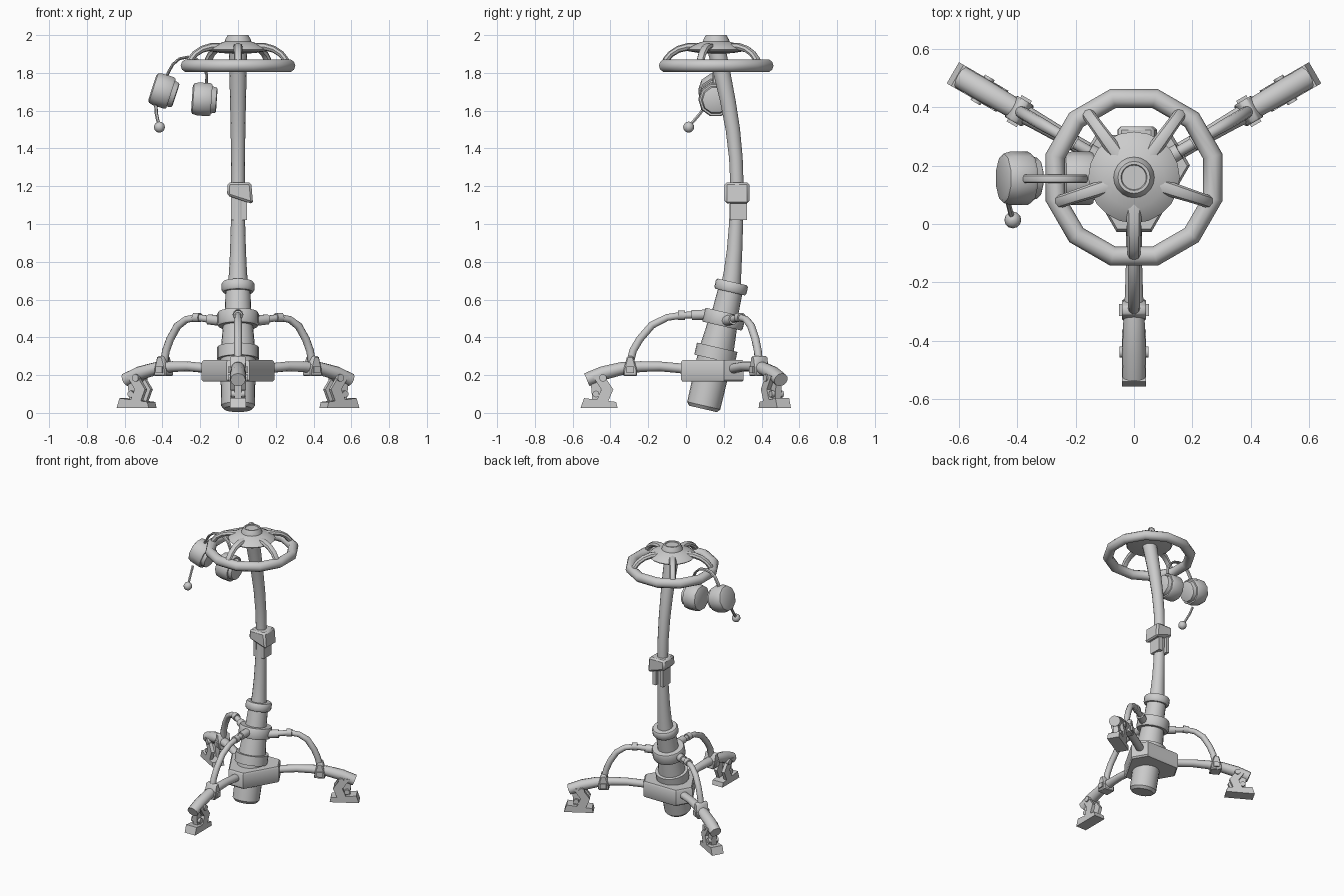
import bpy, bmesh
from math import radians, cos, sin, pi
from mathutils import Matrix, Vector

if "Cube" in bpy.data.objects:
    bpy.data.objects.remove(bpy.data.objects["Cube"])

CY = 0.16                                   # y of the stand's vertical axis
I = Matrix.Identity(4)


def finish(name, bm, mat):
    bmesh.ops.remove_doubles(bm, verts=bm.verts, dist=1e-5)
    bmesh.ops.recalc_face_normals(bm, faces=bm.faces)
    bm.transform(mat)
    me = bpy.data.meshes.new(name)
    bm.to_mesh(me)
    bm.free()
    ob = bpy.data.objects.new(name, me)
    bpy.context.collection.objects.link(ob)
    return ob


def skin(bm, rings, closed=False):
    n = len(rings[0])
    vs = [[bm.verts.new(p) for p in r] for r in rings]
    for a, b in zip(vs, vs[1:] + (vs[:1] if closed else [])):
        for i in range(n):
            bm.faces.new((a[i], a[(i + 1) % n], b[(i + 1) % n], b[i]))
    if not closed:
        bm.faces.new(vs[0])
        bm.faces.new(vs[-1])


def lathe(name, profile, mat=I, seg=16):
    bm = bmesh.new()
    skin(bm, [[(max(r, 1e-3) * cos(2 * pi * i / seg), max(r, 1e-3) * sin(2 * pi * i / seg), z)
               for i in range(seg)] for r, z in profile])
    return finish(name, bm, mat)


def tube(name, pts, radii, side, mat=I, seg=10, flat=1.0):
    """Sweep a round section along pts; side is normal to the path's plane."""
    bm = bmesh.new()
    pts, side, rings = [Vector(p) for p in pts], Vector(side).normalized(), []
    for i, p in enumerate(pts):
        t = (pts[min(i + 1, len(pts) - 1)] - pts[max(i - 1, 0)]).normalized()
        up = t.cross(side).normalized()
        r = radii[i] if isinstance(radii, (list, tuple)) else radii
        rings.append([p + side * r * cos(2 * pi * k / seg) + up * r * flat * sin(2 * pi * k / seg)
                      for k in range(seg)])
    skin(bm, rings)
    return finish(name, bm, mat)


def prism(name, poly, y0, y1, mat=I, bevel=0):
    """Extrude an x/z outline from y0 to y1."""
    bm = bmesh.new()
    skin(bm, [[(x, y, z) for x, z in poly] for y in (y0, y1)])
    if bevel:
        bmesh.ops.bevel(bm, geom=bm.edges[:], offset=bevel, segments=1, affect='EDGES')
    return finish(name, bm, mat)


def rect(x0, x1, z0, z1):
    return [(x0, z0), (x1, z0), (x1, z1), (x0, z1)]


# tilted lower column with collars
lean = Matrix.Translation((0, 0.09, 0.021)) @ Matrix.Rotation(radians(-13), 4, 'X')
lathe("lower_column", [(0, 0), (.075, 0), (.09, .018), (.093, .27), (.11, .27), (.11, .335),
                       (.09, .335), (.08, .45), (.105, .45), (.11, .46), (.11, .515), (.105, .525),
                       (.07, .525), (.066, .635), (.08, .635), (.087, .645), (.087, .68),
                       (.08, .69), (0, .69)], lean, 20)

# curved pole
pole = [(.236, .66, .055), (.246, .74, .048), (.257, .86, .042), (.265, 1.0, .038),
        (.27, 1.2, .036), (.264, 1.35, .037), (.248, 1.5, .039), (.222, 1.65, .042),
        (.19, 1.8, .046), (.158, 1.94, .05)]
tube("pole", [(0, y, z) for y, z, r in pole], [r for y, z, r in pole], (1, 0, 0), seg=14)

# clamp on the pole
prism("pole_clamp", [(-.058, 1.15), (.08, 1.105), (.07, 1.22), (-.055, 1.22)], .205, .335, bevel=.012)
for x0, x1 in ((-.038, -.016), (.018, .048)):
    prism("clamp_strip", rect(x0, x1, 1.02, 1.16), .232, .322)

# three-cornered hub plate
corners = []
for a in (-90, 30, 150):
    d, w = Vector((cos(radians(a)), sin(radians(a)))), .06
    n = Vector((-d.y, d.x))
    corners += [d * .187 - n * w, d * .187 + n * w]
bm = bmesh.new()
skin(bm, [[(c.x * s, c.y * s + CY, z) for c in corners]
          for s, z in ((.95, .165), (1, .175), (1, .268), (.95, .28))])
finish("hub_plate", bm, I)

# three legs with brace, clamp and foot; local x points outwards
front_arm = [(.05, .52), (.12, .518), (.184, .517), (.26, .505), (.34, .465), (.405, .39), (.44, .33), (.455, .27)]
back_arm = [(.08, .485), (.17, .495), (.25, .505), (.315, .495), (.37, .46), (.415, .39), (.44, .33), (.452, .27)]
leg = [(.12, .225, .028), (.2, .237, .028), (.3, .246, .028), (.4, .245, .031), (.5, .235, .037),
       (.6, .21, .04), (.685, .175, .04)]
for a in (-90, 30, 150):
    m = Matrix.Translation((0, CY, 0)) @ Matrix.Rotation(radians(a), 4, 'Z')
    tube("leg", [(x, 0, z) for x, z, r in leg], [r for x, z, r in leg], (0, 1, 0), m, 12, .92)
    arm = front_arm if a == -90 else back_arm
    tube("brace_arm", [(x, 0, z) for x, z in arm], [.019] * 4 + [.021] * 4, (0, 1, 0), m)
    jx, jz = arm[2]
    tube("brace_joint", [(jx - .018, 0, jz), (jx + .018, 0, jz)], .026, (0, 1, 0), m)
    tube("brace_socket", [(arm[0][0], 0, arm[0][1]), (arm[1][0] + .01, 0, arm[1][1])], .028, (0, 1, 0), m)
    prism("leg_clamp", [(.418, .195), (.492, .195), (.49, .23), (.472, .3), (.44, .3), (.42, .23)],
          -.042, .042, m, .006)
    prism("clamp_bolt", rect(.435, .475, .21, .245), -.052, .052, m)
    for s in (-1, 1):
        prism("foot_bracket", [(.655, .195), (.6, .205), (.545, .125), (.572, .06), (.635, .06), (.608, .125)],
              s * .018, s * .042, m)
    for px, pz, r, w in ((.6, .185, .02, .05), (.637, .1, .018, .036)):
        tube("foot_pin", [(px, -w, pz), (px, w, pz)], r, (0, 0, 1), m)
    prism("foot_ankle", [(.6, .06), (.655, .06), (.665, .17), (.62, .17)], -.018, .018, m)
    prism("foot_pad", [(.522, .026), (.718, .026), (.7, .078), (.53, .058)], -.042, .042, m)

# domed cap
top = Matrix.Translation((0, CY, 0))
lathe("top_cap", [(0, 1.90), (.09, 1.905), (.15, 1.915), (.157, 1.923), (.14, 1.937), (.105, 1.955),
                  (.07, 1.966), (.068, 1.975), (.055, 2.0), (.045, 2.0), (.042, 1.994), (0, 1.994)], top, 20)

# twelve-sided hoop
bm = bmesh.new()
rings = []
for i in range(12):
    t = radians(15 + 30 * i)
    rings.append([((.28 + .034 * cos(u)) * cos(t), (.28 + .034 * cos(u)) * sin(t), 1.838 + .034 * sin(u))
                  for u in (2 * pi * k / 10 for k in range(10))])
skin(bm, rings, True)
finish("hoop", bm, top)

# five spokes
for k in range(5):
    m = top @ Matrix.Rotation(radians(-90 + 72 * k), 4, 'Z')
    tube("hoop_spoke", [(.09, 0, 1.938), (.15, 0, 1.938), (.2, 0, 1.925), (.24, 0, 1.9), (.265, 0, 1.87),
                        (.278, 0, 1.835)], [.026, .025, .023, .022, .022, .022], (0, 1, 0), m, 8, .8)

# hanging headset: ear cups, band and boom
cup = [(0, -.062), (.07, -.062), (.085, -.055), (.092, -.03), (.092, .03), (.086, .042),
       (.076, .042), (.07, .066), (.062, .07), (0, .07)]
for x, z, ang in ((-.182, 1.66, 94), (-.395, 1.703, -108 + 36)):
    face = 1 if ang > 90 else -1
    m = Matrix.Translation((x, .157, z)) @ Matrix.Rotation(radians(ang), 4, 'Y')
    lathe("ear_cup", [(r, face * h) for r, h in cup], m @ Matrix.Rotation(pi / 10, 4, 'Z'), 10)
band = [(-.385, 1.76), (-.37, 1.8), (-.345, 1.845), (-.31, 1.875), (-.265, 1.884), (-.22, 1.873),
        (-.185, 1.84), (-.165, 1.79), (-.168, 1.72)]
tube("headset_band", [(x, .155, z) for x, z in band], .015, (0, 1, 0), seg=8, flat=.5)
boom = [(-.435, .1, 1.625), (-.432, .075, 1.585), (-.425, .045, 1.55), (-.416, .014, 1.515)]
tube("boom_rod", boom, .009, (1, 0, 0), seg=6)
lathe("boom_tip", [(.029 * sin(pi * i / 8), -.029 * cos(pi * i / 8)) for i in range(9)],
      Matrix.Translation((-.416, .014, 1.513)), 12)

# smooth shading with crisp edges
bpy.ops.object.select_all(action='SELECT')
bpy.context.view_layer.objects.active = bpy.context.collection.objects[0]
bpy.ops.object.shade_smooth_by_angle(angle=radians(38))
